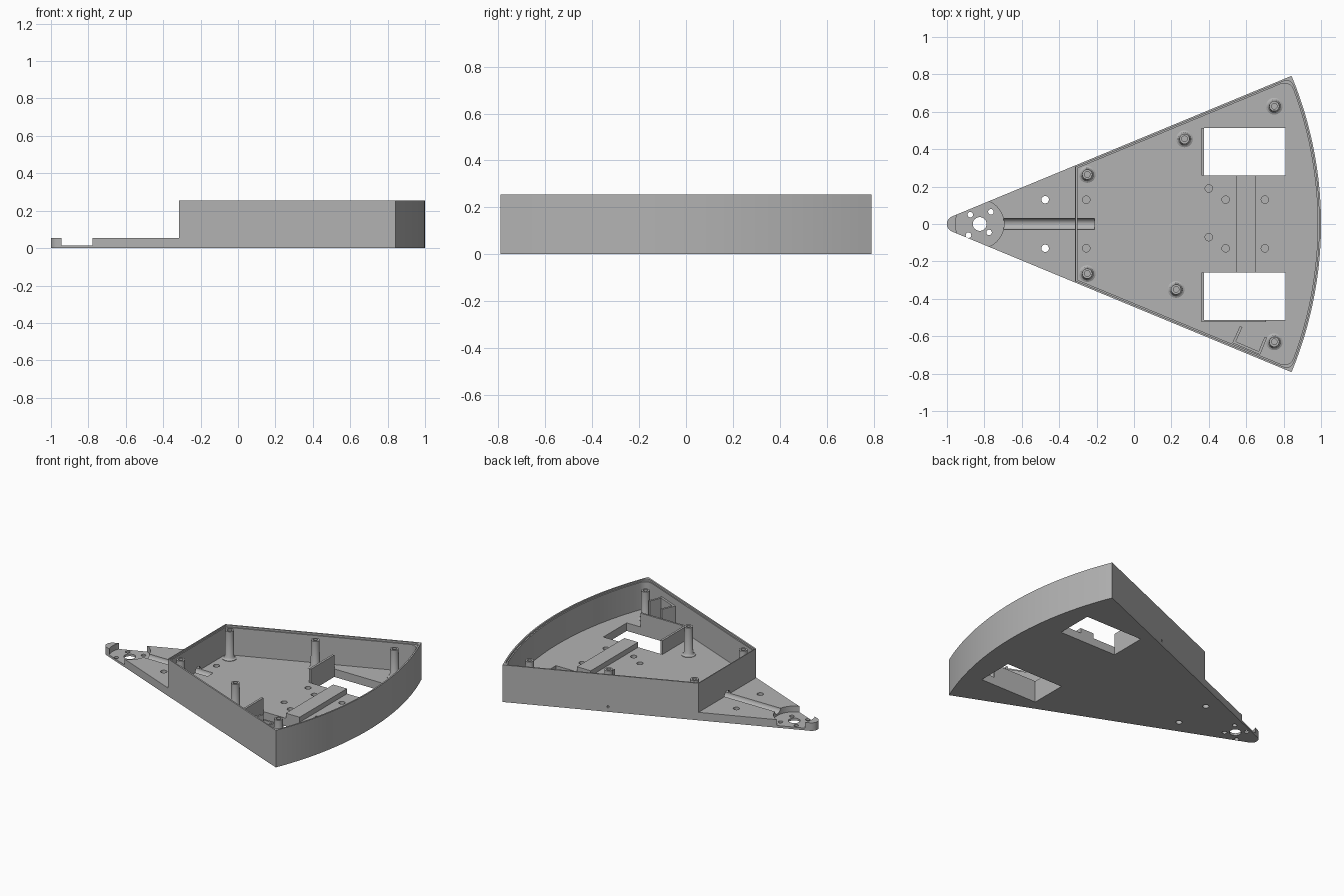
import bpy, bmesh, math
from mathutils import Vector

if "Cube" in bpy.data.objects:
    bpy.data.objects.remove(bpy.data.objects["Cube"])

HALF = math.radians(22.5)      # half angle of the wedge
APEX, R = -1.07, 2.07          # wedge apex and outer arc radius
FLOOR, TOP = 0.055, 0.255

grey = bpy.data.materials.new("plain_grey")
grey.diffuse_color = (0.45, 0.45, 0.45, 1)
grey.use_nodes = True
grey.node_tree.nodes["Principled BSDF"].inputs["Base Color"].default_value = grey.diffuse_color


def finish(name, bm):
    bmesh.ops.recalc_face_normals(bm, faces=bm.faces)
    me = bpy.data.meshes.new(name)
    bm.to_mesh(me)
    bm.free()
    me.materials.append(grey)
    ob = bpy.data.objects.new(name, me)
    bpy.context.collection.objects.link(ob)
    return ob


def prism(name, pts, z0, z1):
    bm = bmesh.new()
    face = bm.faces.new([bm.verts.new((x, y, z0)) for x, y in pts])
    ext = bmesh.ops.extrude_face_region(bm, geom=[face])
    for v in ext["geom"]:
        if isinstance(v, bmesh.types.BMVert):
            v.co.z = z1
    return finish(name, bm)


def box(name, x0, x1, y0, y1, z0, z1):
    return prism(name, [(x0, y0), (x1, y0), (x1, y1), (x0, y1)], z0, z1)


def circle(x, y, r, n=24):
    return [(x + r * math.cos(2 * math.pi * i / n), y + r * math.sin(2 * math.pi * i / n)) for i in range(n)]


def arc(cx, cy, r, a0, a1, n):
    return [(cx + r * math.cos(a0 + (a1 - a0) * i / n), cy + r * math.sin(a0 + (a1 - a0) * i / n))
            for i in range(n + 1)]


def sector(inset, fillet, x0=None):
    """Wedge outline, inset from its edges, with filleted arc corners and a flat or round tip."""
    rad = R - inset
    dist = rad - fillet
    ca = HALF - math.asin((fillet + inset) / dist)
    cx, cy = APEX + dist * math.cos(ca), dist * math.sin(ca)
    side = HALF + math.pi / 2
    pts = arc(APEX, 0, rad, -ca, ca, 40)
    if fillet:
        pts += arc(cx, cy, fillet, ca, side, 6)[1:]
    if x0 is None:
        pts += arc(-0.957, 0, 0.0434, side, 2 * math.pi - side, 14)
    else:
        y = math.tan(HALF) * (x0 - APEX - inset / math.sin(HALF))
        pts += [(x0, y), (x0, -y)]
    if fillet:
        pts += arc(cx, -cy, fillet, -side, -ca, 6)[:-1]
    return pts


def rod(name, p0, p1, r, n=24):
    p0, p1 = Vector(p0), Vector(p1)
    bm = bmesh.new()
    bmesh.ops.create_cone(bm, cap_ends=True, segments=n, radius1=r, radius2=r, depth=(p1 - p0).length)
    rot = (p1 - p0).to_track_quat('Z', 'Y').to_matrix()
    for v in bm.verts:
        v.co = rot @ v.co + (p0 + p1) / 2
    return finish(name, bm)


def smooth(ob):
    bpy.ops.object.select_all(action='DESELECT')
    ob.select_set(True)
    bpy.context.view_layer.objects.active = ob
    bpy.ops.object.shade_smooth_by_angle(angle=math.radians(30))


# Wedge tray body, carved from one solid
body = prism("wedge_tray", sector(0, 0), 0, TOP)
cutters = [
    box("cut_nose", -1.2, -0.315, -1, 1, FLOOR, 0.4),
    prism("cut_cavity", sector(0.018, 0.05, -0.303), FLOOR, 0.4),
    prism("cut_lip", sector(0.010, 0.04, -0.309), TOP - 0.012, 0.4),
    prism("cut_hub_recess", circle(-0.825, 0, 0.13, 48), 0.015, 0.4),
    prism("cut_hub_hole", circle(-0.825, 0, 0.037), -0.1, 0.1),
    rod("cut_cable_channel", (-0.75, 0, FLOOR), (-0.21, 0, FLOOR), 0.03),
]
# Screw holes around the hub
for x, y in [(-0.875, 0.05), (-0.765, 0.065), (-0.885, -0.06), (-0.775, -0.045)]:
    cutters.append(prism("cut_hub_screw", circle(x, y, 0.015, 16), -0.1, 0.1))
# Through holes, blind floor holes and windows on both sides
for s in (1, -1):
    cutters.append(prism("cut_through", circle(-0.475, 0.13 * s, 0.02), -0.1, 0.1))
    for x in (-0.255, 0.49, 0.7):
        cutters.append(prism("cut_blind", circle(x, 0.13 * s, 0.02), 0.015, 0.1))
    cutters.append(prism("cut_blind", circle(0.4, 0.06 + 0.13 * s, 0.02), 0.015, 0.1))
    cutters.append(box("cut_window", 0.375, 0.81, 0.385 * s - 0.127, 0.385 * s + 0.127, -0.1, 0.2))
# Small blind holes in one slanted side
for x in (0.74, 0.56, 0.22, -0.08):
    p = Vector((x, math.tan(HALF) * (x - APEX), 0.035))
    n = Vector((-math.sin(HALF), math.cos(HALF), 0)) * 0.02
    cutters.append(rod("cut_side_hole", p - n, p + n, 0.008, 10))

for c in cutters:
    mod = body.modifiers.new(c.name, 'BOOLEAN')
    mod.operation, mod.solver, mod.object = 'DIFFERENCE', 'EXACT', c
    bpy.context.view_layer.objects.active = body
    bpy.ops.object.modifier_apply(modifier=mod.name)
    bpy.data.objects.remove(c)
smooth(body)

# Screw posts with flared feet and bored tops
PROFILE = [(0.045, 0.05), (0.045, 0.058), (0.036, 0.063), (0.029, 0.075), (0.027, 0.25), (0.015, 0.25), (0.015, 0.10)]


def post(x, y, n=28):
    bm = bmesh.new()
    rings = [[bm.verts.new((px, py, z)) for px, py in circle(x, y, r, n)] for r, z in PROFILE]
    for a, b in zip(rings, rings[1:]):
        for i in range(n):
            j = (i + 1) % n
            bm.faces.new((a[i], a[j], b[j], b[i]))
    bm.faces.new(rings[0])
    bm.faces.new(rings[-1])
    smooth(finish("screw_post", bm))


for x, y in [(-0.25, 0.265), (-0.25, -0.265), (0.27, 0.455), (0.225, -0.35), (0.75, 0.63), (0.75, -0.63)]:
    post(x, y)

# Raised bar between the windows
box("center_bar", 0.545, 0.65, -0.258, 0.258, 0.05, 0.09)

# Upright panels beside the windows
box("back_window_panel", 0.36, 0.375, 0.258, 0.512, 0.05, 0.15)
box("front_window_panel", 0.36, 0.375, -0.525, -0.258, 0.05, 0.15)
box("front_window_side_panel", 0.375, 0.705, -0.525, -0.512, 0.05, 0.15)

# Bent clip near the front corner
path = [Vector(p) for p in [(0.57, -0.555), (0.535, -0.632), (0.67, -0.69), (0.702, -0.612)]]
for a, b in zip(path, path[1:]):
    d = (b - a).normalized() * 0.007
    n = Vector((-d.y, d.x))
    prism("bent_clip", [tuple(p) for p in (a - d - n, b + d - n, b + d + n, a - d + n)], 0.05, 0.2)
